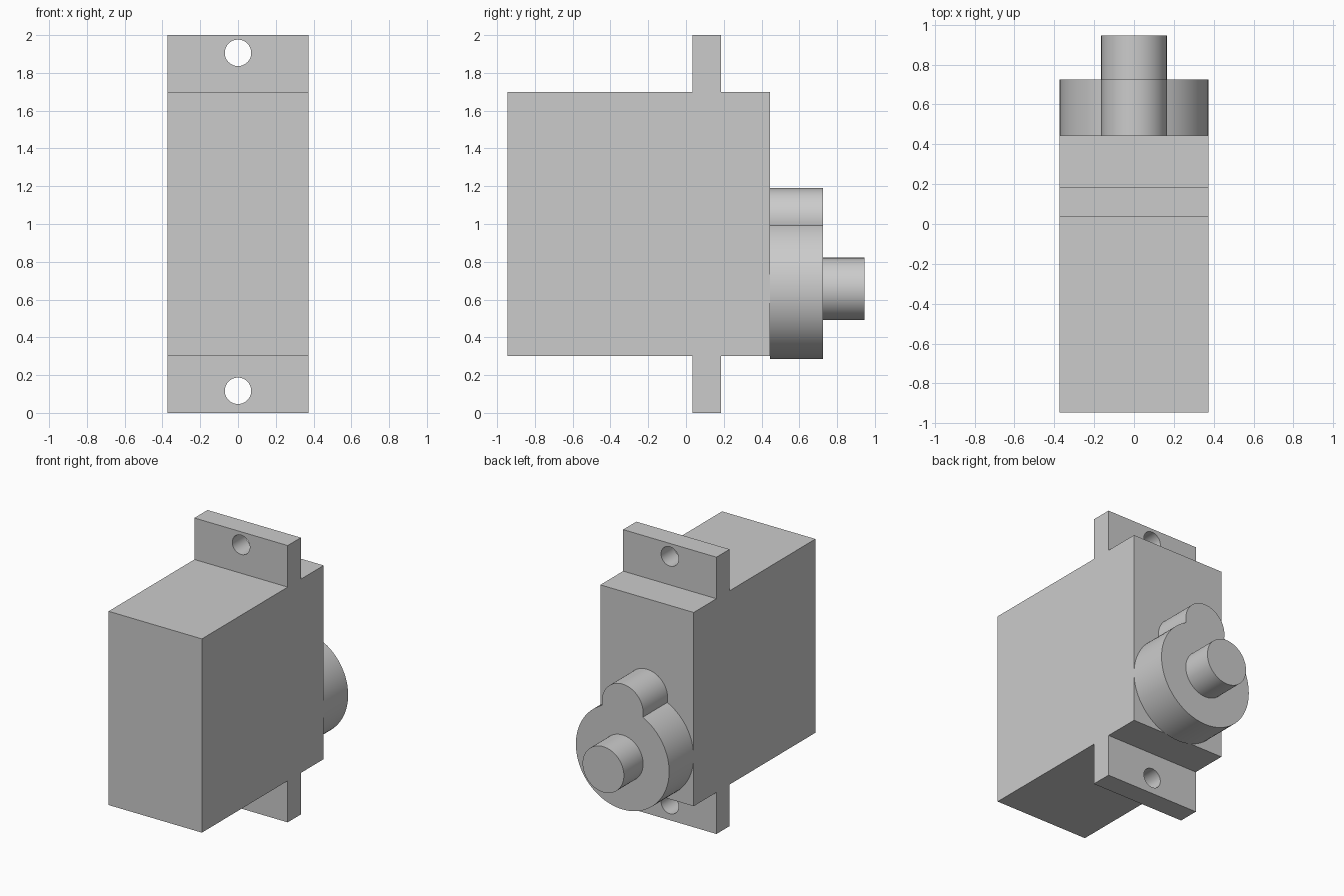
import bpy
import bmesh
from math import acos, asin, cos, pi, radians, sin
from mathutils import Vector

cube = bpy.data.objects.get("Cube")
if cube:
    bpy.data.objects.remove(cube, do_unlink=True)

grey = bpy.data.materials.new("plain grey")
grey.use_nodes = True
colour = (0.6, 0.6, 0.6, 1)
grey.diffuse_color = colour
grey.node_tree.nodes["Principled BSDF"].inputs["Base Color"].default_value = colour


def extrude(name, points, direction):
    """Solid made by sweeping a closed outline along a vector."""
    bm = bmesh.new()
    face = bm.faces.new([bm.verts.new(p) for p in points])
    swept = bmesh.ops.extrude_face_region(bm, geom=[face])["geom"]
    verts = [v for v in swept if isinstance(v, bmesh.types.BMVert)]
    bmesh.ops.translate(bm, verts=verts, vec=Vector(direction))
    bmesh.ops.recalc_face_normals(bm, faces=bm.faces)
    mesh = bpy.data.meshes.new(name)
    bm.to_mesh(mesh)
    bm.free()
    obj = bpy.data.objects.new(name, mesh)
    bpy.context.collection.objects.link(obj)
    mesh.materials.append(grey)
    return obj


def arc(z, radius, start, end, y, steps):
    """Points of an arc in the xz plane."""
    angles = [start + (end - start) * i / steps for i in range(steps + 1)]
    return [(radius * cos(a), y, z + radius * sin(a)) for a in angles]


def rod(name, z, radius, y0, y1, sides=64):
    return extrude(name, arc(z, radius, 0, 2 * pi, y0, sides)[:-1], (0, y1 - y0, 0))


def smooth(obj):
    bpy.ops.object.select_all(action="DESELECT")
    obj.select_set(True)
    bpy.context.view_layer.objects.active = obj
    bpy.ops.object.shade_smooth_by_angle(angle=radians(30))


HALF = 0.373
FRONT, BACK = -0.945, 0.445
LOW, HIGH = 0.3, 1.7
TAB_FRONT, TAB_BACK = 0.035, 0.185

# Case with mounting tabs, one side profile swept across the width
profile = [(FRONT, LOW), (TAB_FRONT, LOW), (TAB_FRONT, 0), (TAB_BACK, 0),
           (TAB_BACK, LOW), (BACK, LOW), (BACK, HIGH), (TAB_BACK, HIGH),
           (TAB_BACK, 2), (TAB_FRONT, 2), (TAB_FRONT, HIGH), (FRONT, HIGH)]
case = extrude("case_with_tabs", [(-HALF, y, z) for y, z in profile], (2 * HALF, 0, 0))

# Screw holes through both tabs
for z in (0.117, 1.906):
    cutter = rod("hole_cutter", z, 0.07, TAB_FRONT - 0.1, TAB_BACK + 0.1, 48)
    cutter.hide_render = True
    cut = case.modifiers.new("screw_hole", "BOOLEAN")
    cut.operation = "DIFFERENCE"
    cut.solver = "EXACT"
    cut.object = cutter
    bpy.context.view_layer.objects.active = case
    bpy.ops.object.modifier_apply(modifier=cut.name)
    bpy.data.objects.remove(cutter, do_unlink=True)
smooth(case)

# Gear housing: a large disc joined to a small lobe above it
disc_z, disc_r = 0.657, HALF
lobe_z, lobe_r = 1.025, 0.165
gap = lobe_z - disc_z
meet_z = (gap**2 + disc_r**2 - lobe_r**2) / (2 * gap)
disc_a = asin(meet_z / disc_r)
lobe_a = asin((meet_z - gap) / lobe_r)
outline = arc(disc_z, disc_r, pi - disc_a, 2 * pi + disc_a, BACK, 72)
outline += arc(lobe_z, lobe_r, lobe_a, pi - lobe_a, BACK, 36)[1:-1]
HOUSING_BACK = 0.725
smooth(extrude("gear_housing", outline, (0, HOUSING_BACK - BACK, 0)))

# Output shaft
smooth(rod("output_shaft", disc_z, 0.165, HOUSING_BACK, 0.945))
